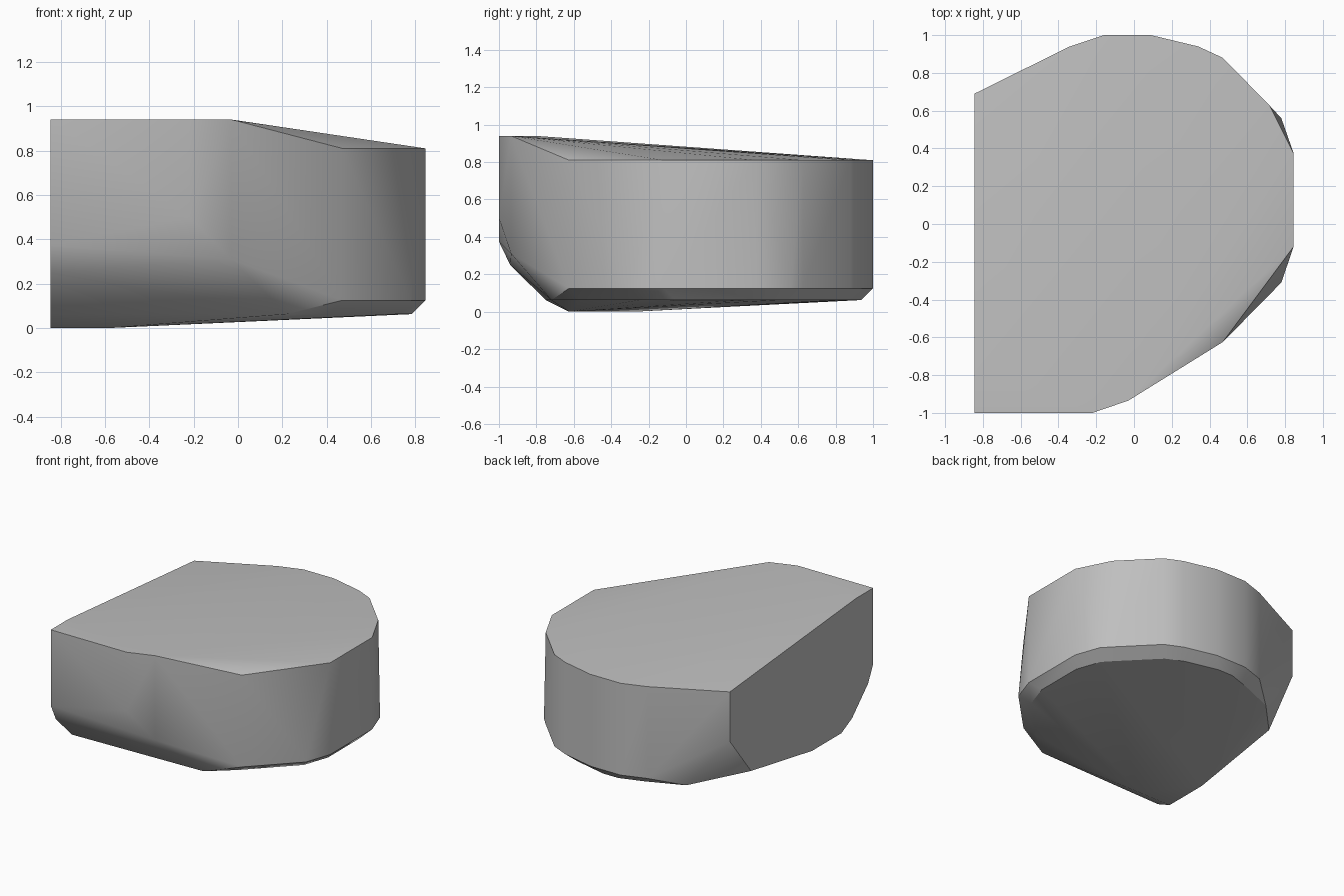
import bpy
import bmesh
import math

cube = bpy.data.objects.get("Cube")
if cube:
    bpy.data.objects.remove(cube, do_unlink=True)

# Heights of the tilted top, the wall foot and the underside rim
CREST, TOP, FOOT, RIM = 0.94, 0.81, 0.125, 0.0625
# The flat side of the block
SIDE = -0.845


def stone_material():
    mat = bpy.data.materials.new("stone grey")
    mat.use_nodes = True
    colour = (0.52, 0.52, 0.52, 1)
    mat.diffuse_color = colour
    for node in mat.node_tree.nodes:
        if node.type == "BSDF_PRINCIPLED":
            node.inputs["Base Color"].default_value = colour
            node.inputs["Roughness"].default_value = 0.8
    return mat


def at_height(outline, z):
    return [(x, y, z) for x, y in outline]


def inset(outline, amount):
    return [(x - math.copysign(amount, x), y - math.copysign(amount, y))
            for x, y in outline]


def hull_object(name, points, mat):
    bm = bmesh.new()
    for point in points:
        bm.verts.new(point)
    result = bmesh.ops.convex_hull(bm, input=bm.verts[:])
    # Drop points that fall inside the hull
    spare = {item for key in ("geom_interior", "geom_unused")
             for item in result[key] if isinstance(item, bmesh.types.BMVert)}
    bmesh.ops.delete(bm, geom=list(spare), context="VERTS")
    bmesh.ops.recalc_face_normals(bm, faces=bm.faces[:])
    mesh = bpy.data.meshes.new(name)
    bm.to_mesh(mesh)
    bm.free()
    mesh.materials.append(mat)
    obj = bpy.data.objects.new(name, mesh)
    bpy.context.collection.objects.link(obj)
    return obj


# Rounded wall shared by the top edge and the foot
wall = [
    (0.47, -0.625), (0.845, -0.12), (0.845, 0.375), (0.72, 0.625),
    (0.47, 0.88), (0.34, 0.94), (0.09, 1), (-0.16, 1), (-0.34, 0.94),
]
# Extra corners that widen the wall only near its foot
flare = [(0.78, 0.56), (0.78, -0.31)]

# Raised front part of the top
crest = [(SIDE, -1), (-0.22, -1), (-0.03, -0.935), (SIDE, -0.8)]

# Profile of the flat side below the crest, as y and z
side_profile = [
    (-1, 0.375), (-0.94, 0.25), (-0.75, RIM), (-0.625, 0), (-0.28, 0),
    (0.44, FOOT), (0.69, 0.44), (0.69, TOP),
]

# Corners of the undercut front and the underside
undercut = [
    (-0.22, -1, 0.5), (-0.03, -0.935, 0.31), (0.22, -0.72, RIM),
    (-0.58, -0.625, 0), (-0.54, 0.77, RIM),
]

points = at_height(crest, CREST) + at_height(wall, TOP)
points += at_height(wall + flare, FOOT)
points += at_height(inset(wall + flare, RIM), RIM)
points += [(SIDE, y, z) for y, z in side_profile]
points += undercut

body = hull_object("stone_body", points, stone_material())

# Smooth the gentle curves, keep the hard rims
bpy.ops.object.select_all(action="DESELECT")
body.select_set(True)
bpy.context.view_layer.objects.active = body
bpy.ops.object.shade_smooth_by_angle(angle=math.radians(30))
